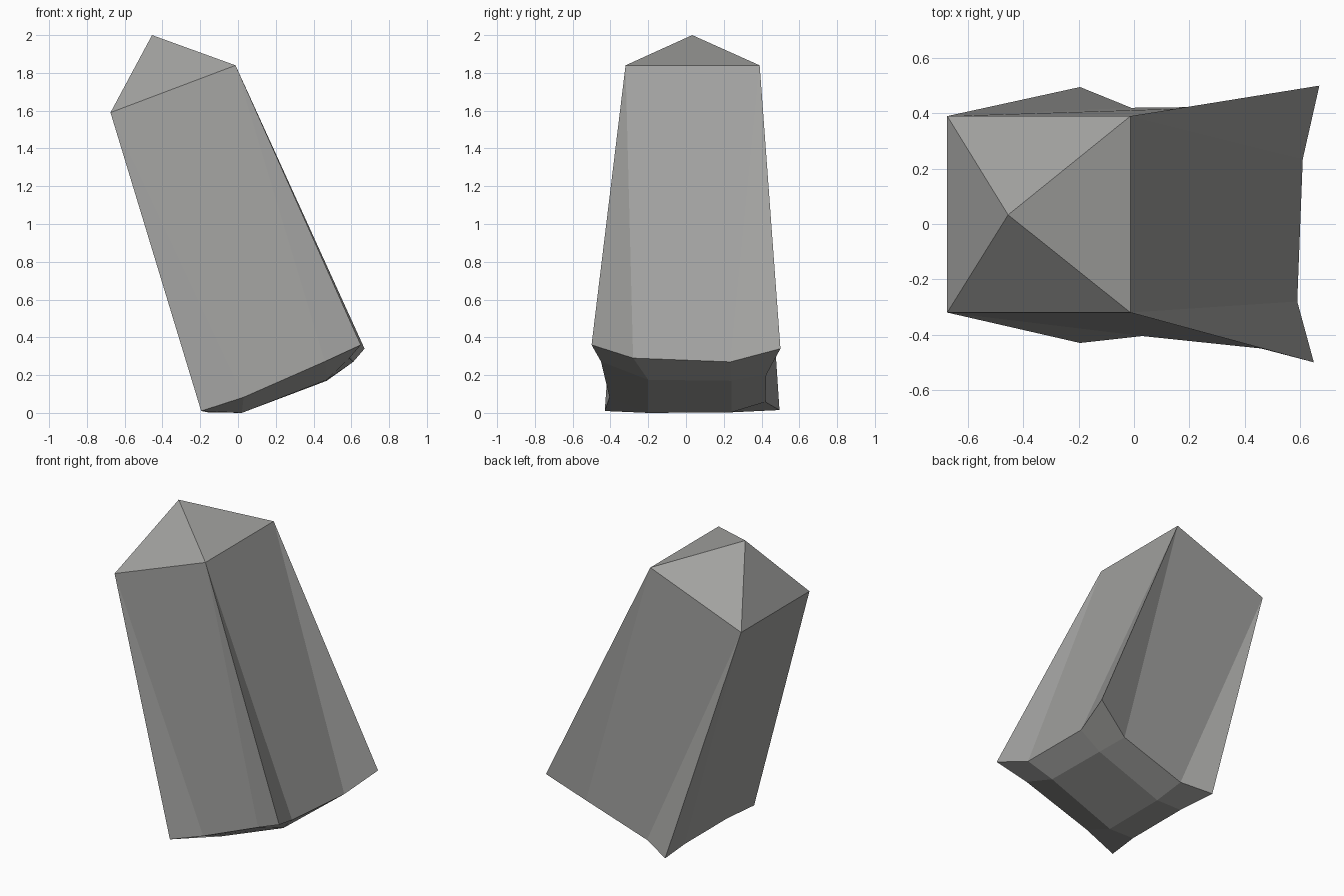
import bpy, bmesh

if "Cube" in bpy.data.objects:
    bpy.data.objects.remove(bpy.data.objects["Cube"])

# Bottom: a 4 x 4 grid of points, rows run front to back, columns left to right
base = [
    [(-.195, -.43, .01), (.03, -.405, .083), (.46, -.45, .272), (.65, -.5, .36)],
    [(-.16, -.2, .003), (.02, -.2, 0), (.47, -.2, .175), (.59, -.28, .29)],
    [(-.16, .24, .003), (.02, .24, .003), (.47, .24, .17), (.61, .235, .27)],
    [(-.195, .495, .015), (-.01, .42, .058), (.43, .425, .202), (.67, .5, .34)],
]
# Top rim (anticlockwise from front left) and tip
rim = [(-.675, -.32, 1.59), (-.013, -.32, 1.84), (-.013, .39, 1.84), (-.675, .39, 1.59)]
tip = (-.455, .033, 2.0)

bm = bmesh.new()
g = [[bm.verts.new(p) for p in row] for row in base]
r = [bm.verts.new(p) for p in rim]
t = bm.verts.new(tip)

# Underside facets
for i in range(3):
    for j in range(3):
        bm.faces.new((g[i][j], g[i + 1][j], g[i + 1][j + 1], g[i][j + 1]))

# Each wall: two corner triangles and a middle facet, plus a tip facet
edges = [g[0], [row[3] for row in g], g[3][::-1], [row[0] for row in g][::-1]]
for k, (a, b, c, d) in enumerate(edges):
    p, q = r[k], r[(k + 1) % 4]
    bm.faces.new((a, b, p))
    bm.faces.new((b, c, q, p))
    bm.faces.new((c, d, q))
    bm.faces.new((p, q, t))
bmesh.ops.recalc_face_normals(bm, faces=bm.faces)

mesh = bpy.data.meshes.new("stone_shard")
bm.to_mesh(mesh)
bm.free()
mat = bpy.data.materials.new("stone grey")
mat.diffuse_color = (.36, .36, .35, 1)
mat.use_nodes = True
mat.node_tree.nodes["Principled BSDF"].inputs["Base Color"].default_value = mat.diffuse_color
mesh.materials.append(mat)
bpy.context.collection.objects.link(bpy.data.objects.new("stone_shard", mesh))
